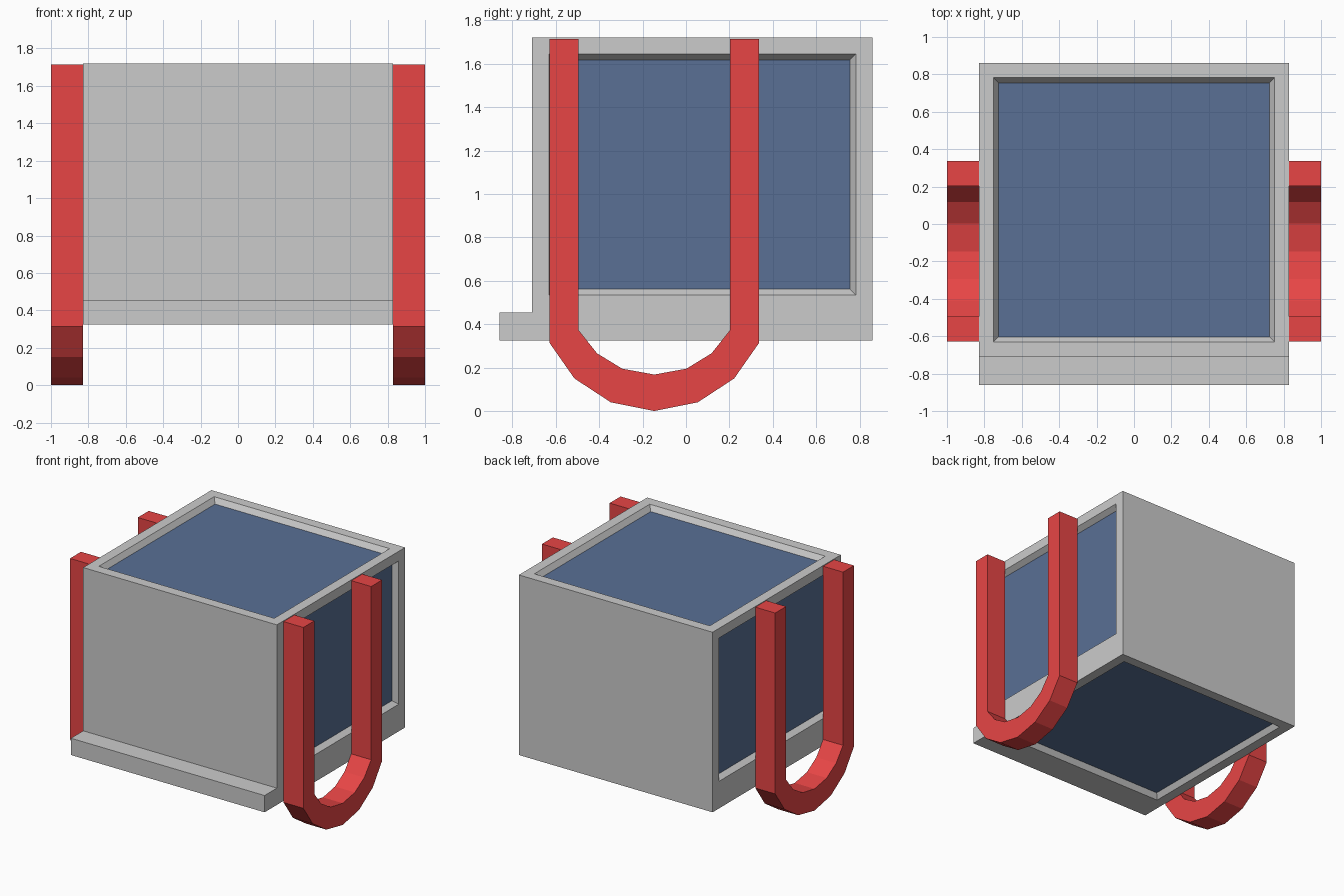
import bpy, bmesh

if "Cube" in bpy.data.objects:
    bpy.data.objects.remove(bpy.data.objects["Cube"])

DEPTH, SLOPE = 0.04, 0.027      # recess depth and how far its walls lean in


def material(name, rgb):
    m = bpy.data.materials.new(name)
    m.diffuse_color = (*rgb, 1)
    m.use_nodes = True
    m.node_tree.nodes["Principled BSDF"].inputs["Base Color"].default_value = m.diffuse_color
    return m


def make(name, verts, faces, mats=()):
    bm = bmesh.new()
    vs = [bm.verts.new(v) for v in verts]
    for f in faces:
        bm.faces.new([vs[i] for i in f])
    bmesh.ops.recalc_face_normals(bm, faces=bm.faces)
    mesh = bpy.data.meshes.new(name)
    bm.to_mesh(mesh)
    bm.free()
    for m in mats:
        mesh.materials.append(m)
    obj = bpy.data.objects.new(name, mesh)
    bpy.context.collection.objects.link(obj)
    return obj


def loft(name, a, b, mats=()):
    """Closed solid between two matching outlines."""
    n = len(a)
    faces = [list(range(n)), list(range(2 * n - 1, n - 1, -1))]
    faces += [[i, (i + 1) % n, n + (i + 1) % n, n + i] for i in range(n)]
    return make(name, a + b, faces, mats)


def recess(axis, surface, sign, u, v):
    """Tapered cutter for a sunken rectangular panel."""
    rings = []
    for d in (-0.02, DEPTH):
        s = SLOPE * d / DEPTH
        w = surface - sign * d
        corners = [(u[0] + s, v[0] + s), (u[1] - s, v[0] + s),
                   (u[1] - s, v[1] - s), (u[0] + s, v[1] - s)]
        rings.append([(w, p, q) if axis == 'x' else (p, q, w) for p, q in corners])
    cutter = loft("recess_cutter", *rings)
    cutter.hide_render = True
    return cutter


red = material("red", (0.8, 0.06, 0.06))
blue = material("blue", (0.10, 0.16, 0.30))

# Box body with a front lip
outline = [(-0.86, 0.325), (0.86, 0.325), (0.86, 1.72), (-0.71, 1.72),
           (-0.71, 0.455), (-0.86, 0.455)]
body = loft("box_body", [(-0.83, y, z) for y, z in outline],
            [(0.83, y, z) for y, z in outline])

# Sunken panels on both sides, top and bottom
depth_y = (-0.63, 0.782)
cutters = [recess('x', s * 0.83, s, depth_y, (0.535, 1.645)) for s in (-1, 1)]
cutters += [recess('z', z, s, (-0.752, 0.752), depth_y)
            for z, s in ((1.72, 1), (0.325, -1))]
for c in cutters:
    mod = body.modifiers.new("recess", 'BOOLEAN')
    mod.operation, mod.solver, mod.object = 'DIFFERENCE', 'EXACT', c
bpy.context.view_layer.update()
deps = bpy.context.evaluated_depsgraph_get()
cut = bpy.data.meshes.new_from_object(body.evaluated_get(deps))
body.modifiers.clear()
body.data = cut
for c in cutters:
    bpy.data.objects.remove(c)

# Blue on the recess floors only
cut.materials.clear()
cut.materials.append(None)
cut.materials.append(blue)
for f in cut.polygons:
    n, c = f.normal, f.center
    side = abs(n.x) > 0.99 and abs(abs(c.x) - 0.83 + DEPTH) < 0.003
    flat = abs(n.z) > 0.99 and min(abs(c.z - 1.72 + DEPTH),
                                   abs(c.z - 0.325 - DEPTH)) < 0.003
    f.material_index = int(side or flat)

# U-shaped straps: half profile as offsets from the centre line, then mirrored
mid = -0.146
half_out = [(0.482, 1.714), (0.482, 0.313), (0.368, 0.15), (0.2, 0.04), (0, 0)]
half_in = [(0.348, 1.714), (0.348, 0.372), (0.264, 0.266), (0.148, 0.195), (0, 0.168)]


def full(half):
    return [(mid - y, z) for y, z in half] + [(mid + y, z) for y, z in half[-2::-1]]


outer, inner = full(half_out), full(half_in)
n = len(outer)
for name, s in (("left_strap", -1), ("right_strap", 1)):
    verts = [(s * x, y, z) for x in (0.83, 1.0) for y, z in outer + inner]
    m = 2 * n
    faces = [[0, n, m + n, m], [n - 1, m - 1, 2 * m - 1, m + n - 1]]
    for i in range(n - 1):
        a, b, c, d = i, i + 1, n + i + 1, n + i
        faces += [[a, b, c, d], [m + a, m + d, m + c, m + b],
                  [a, m + a, m + b, b], [d, c, m + c, m + d]]
    make(name, verts, faces, [red])
